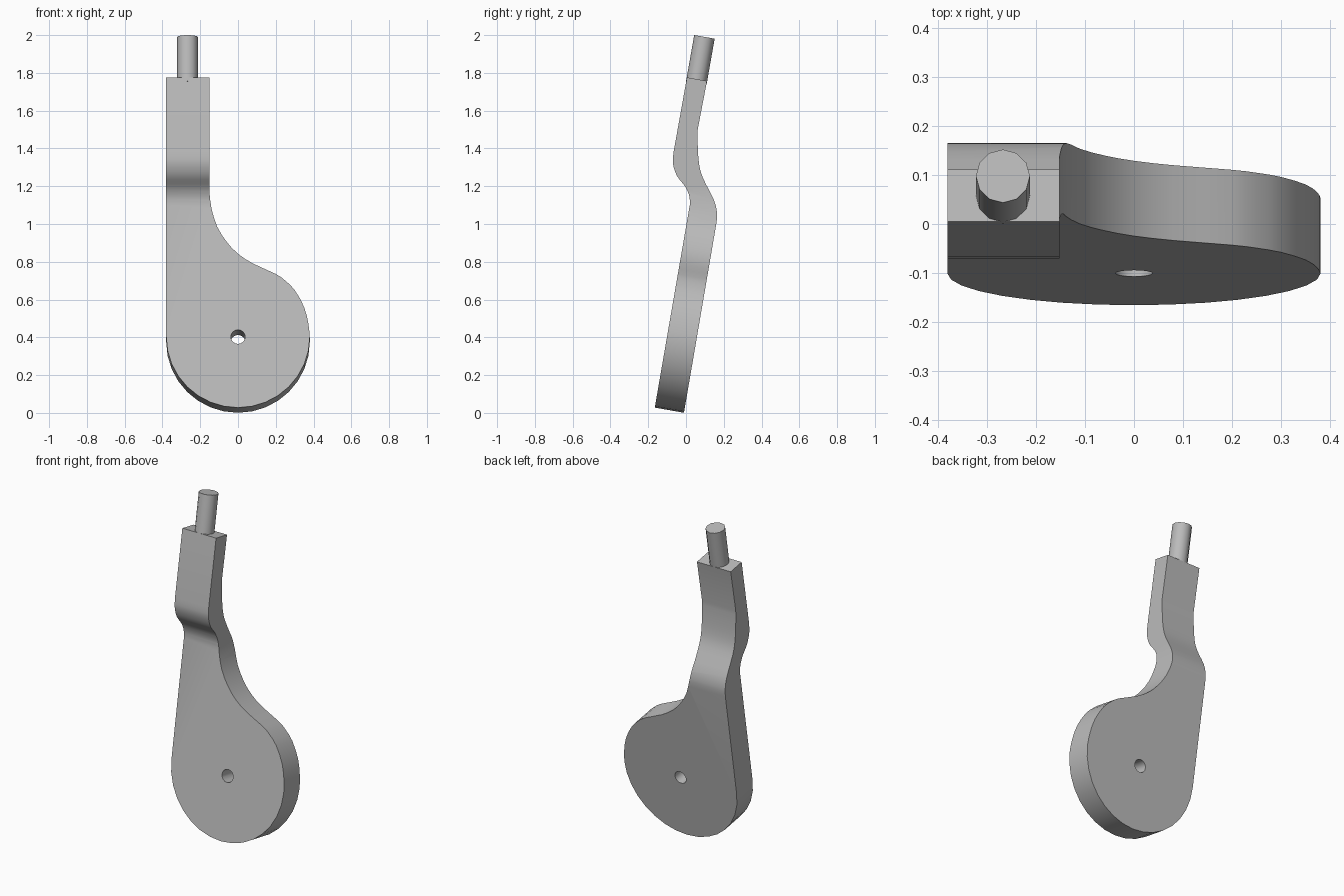
import bpy, bmesh, math
from mathutils import Vector, Matrix

cube = bpy.data.objects.get("Cube")
if cube:
    bpy.data.objects.remove(cube, do_unlink=True)

TILT = math.radians(10)
UP = Vector((0, math.sin(TILT), math.cos(TILT)))     # along the leaning plate
BACK = Vector((0, math.cos(TILT), -math.sin(TILT)))  # through its thickness
FOOT = Vector((0, -0.165, 0.028))
THICK, R = 0.157, 0.38

grey = bpy.data.materials.new("plain_grey")
grey.use_nodes = True
grey.diffuse_color = (0.5, 0.5, 0.5, 1)
grey.node_tree.nodes["Principled BSDF"].inputs["Base Color"].default_value = (0.5, 0.5, 0.5, 1)


def smooth_path(pts, steps=3):
    """Catmull-Rom curve through the points."""
    p = [Vector(q) for q in pts]
    p = [2 * p[0] - p[1]] + p + [2 * p[-1] - p[-2]]
    out = []
    for a, b, c, d in zip(p, p[1:], p[2:], p[3:]):
        for i in range(steps):
            t = i / steps
            out.append(0.5 * (2 * b + (c - a) * t + (2 * a - 5 * b + 4 * c - d) * t * t
                              + (3 * b - a - 3 * c + d) * t ** 3))
    return out + [p[-2]]


def prism(name, loop, sweep):
    """Closed loop of 3D points swept along a vector."""
    bm = bmesh.new()
    face = bm.faces.new([bm.verts.new(p) for p in loop])
    new = bmesh.ops.extrude_face_region(bm, geom=[face], use_keep_orig=True)["geom"]
    bmesh.ops.translate(bm, vec=sweep, verts=[v for v in new if isinstance(v, bmesh.types.BMVert)])
    bmesh.ops.recalc_face_normals(bm, faces=bm.faces)
    mesh = bpy.data.meshes.new(name)
    bm.to_mesh(mesh)
    bm.free()
    mesh.materials.append(grey)
    obj = bpy.data.objects.new(name, mesh)
    bpy.context.collection.objects.link(obj)
    return obj


def select(obj):
    bpy.ops.object.select_all(action="DESELECT")
    obj.select_set(True)
    bpy.context.view_layer.objects.active = obj


def combine(obj, tool, operation):
    mod = obj.modifiers.new(operation, "BOOLEAN")
    mod.operation, mod.solver, mod.object = operation, "EXACT", tool
    select(obj)
    bpy.ops.object.modifier_apply(modifier=mod.name)
    bpy.data.objects.remove(tool, do_unlink=True)


def ring(radius, count, start=0.0, sweep=2 * math.pi):
    return [(radius * math.cos(start + sweep * i / count),
             R + radius * math.sin(start + sweep * i / count)) for i in range(count)]


def on_plate(pts, depth):
    return [FOOT + Vector((x, 0, 0)) + UP * v + BACK * depth for x, v in pts]


# Arm: bent side profile swept across the width
front = smooth_path([(0.02, 1.10), (0.018, 1.145), (-0.002, 1.195), (-0.048, 1.255),
                     (-0.069, 1.32), (-0.066, 1.38)])
back = smooth_path([(0.062, 1.5), (0.062, 1.42), (0.069, 1.32), (0.09, 1.243), (0.148, 1.127),
                    (0.164, 1.06), (0.162, 1.01)])
foot_front, foot_back = FOOT.yz - UP.yz * 0.1, (FOOT + BACK * THICK).yz - UP.yz * 0.1
side = [foot_front] + front + [Vector((0.005, 1.776)), Vector((0.111, 1.757))] + back + [foot_back]
arm = prism("bent_arm", [Vector((-0.6, y, z)) for y, z in side], Vector((1.2, 0, 0)))

# Trim the arm to its paddle outline
flank = smooth_path([(0.38, 0.40), (0.373, 0.47), (0.35, 0.56), (0.3, 0.65), (0.25, 0.70),
                     (0.2, 0.735), (0.08, 0.79), (0, 0.842), (-0.06, 0.905), (-0.11, 0.985),
                     (-0.14, 1.08), (-0.152, 1.17)], 2)
flank = [(x, (z - FOOT.z) / math.cos(TILT)) for x, z in flank]
outline = ring(R, 16, math.pi, math.pi) + flank + [(-0.152, 2.2), (-R, 2.2)]
combine(arm, prism("outline_cutter", on_plate(outline, -0.4), BACK * 0.9), "INTERSECT")

# Pivot hole
combine(arm, prism("hole_cutter", on_plate(ring(0.038, 16), -0.1), BACK * 0.4), "DIFFERENCE")

# Round pin on the end of the arm
base = Vector((-0.267, 0.058, 1.766)) - UP * 0.02
spin = [Matrix.Rotation(2 * math.pi * i / 12, 3, UP) @ (BACK * 0.055) for i in range(12)]
pin = prism("end_pin", [base + s for s in spin], UP * 0.248)

for obj in (arm, pin):
    select(obj)
    bpy.ops.object.shade_smooth_by_angle(angle=math.radians(31))
